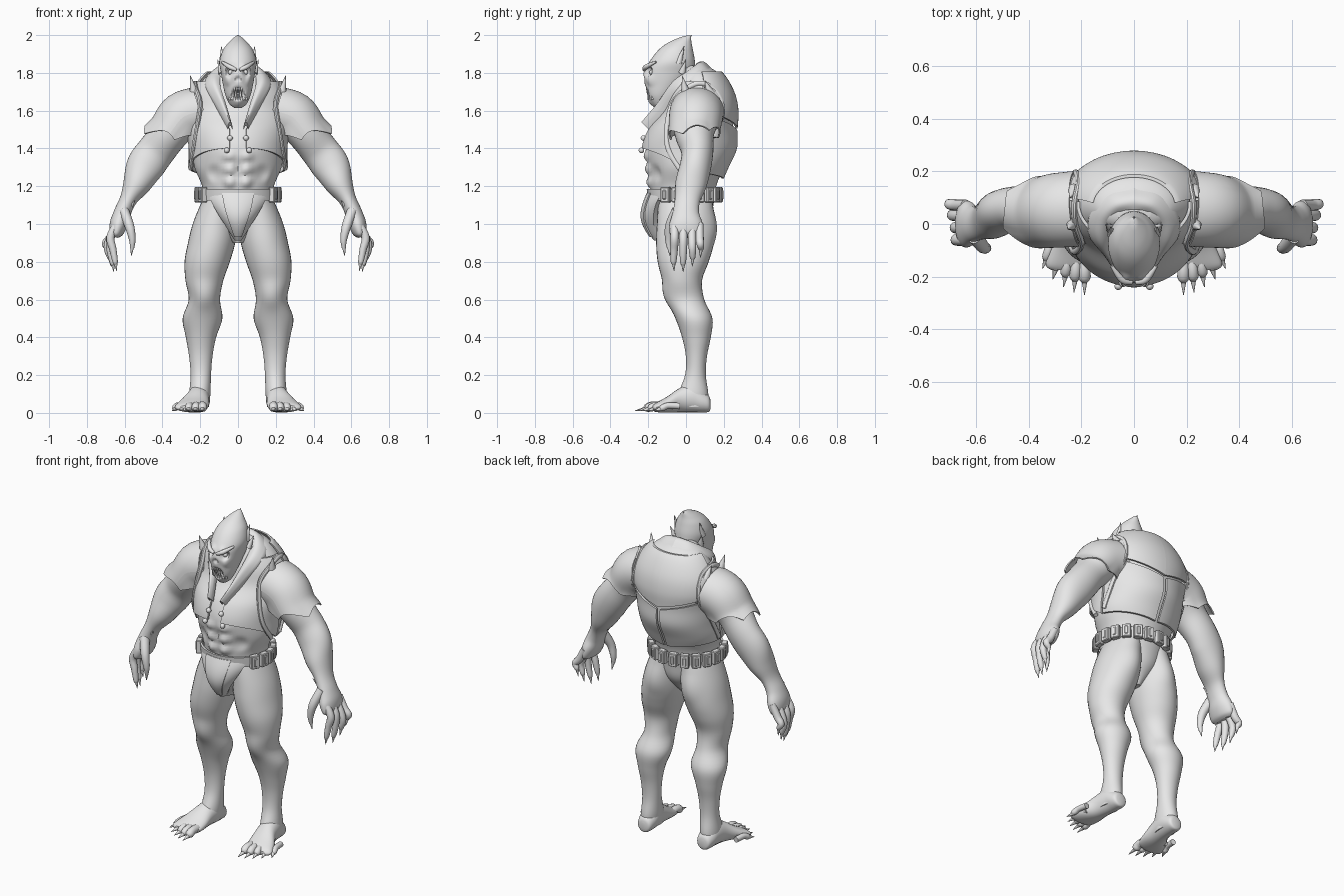
import bpy, bmesh, math
from mathutils import Vector, Matrix

cube = bpy.data.objects.get("Cube")
if cube:
    bpy.data.objects.remove(cube, do_unlink=True)

X, Y, Z = Vector((1, 0, 0)), Vector((0, 1, 0)), Vector((0, 0, 1))
grey = bpy.data.materials.new("plain grey")
grey.use_nodes = True
grey.diffuse_color = (0.8, 0.8, 0.8, 1)
grey.node_tree.nodes["Principled BSDF"].inputs["Base Color"].default_value = (0.8, 0.8, 0.8, 1)


def lerp(a, b, t):
    return a + (b - a) * t


def finish(name, bm, mirror=False, angle=40):
    bmesh.ops.recalc_face_normals(bm, faces=bm.faces[:])
    mesh = bpy.data.meshes.new(name)
    bm.to_mesh(mesh)
    bm.free()
    mesh.materials.append(grey)
    obj = bpy.data.objects.new(name, mesh)
    bpy.context.collection.objects.link(obj)
    bpy.ops.object.select_all(action='DESELECT')
    obj.select_set(True)
    bpy.context.view_layer.objects.active = obj
    bpy.ops.object.shade_smooth_by_angle(angle=math.radians(angle))
    if mirror:
        obj.modifiers.new("Mirror", 'MIRROR')


def blend(rings, u):
    """Smooth interpolation of (x, y, z, half width, half depth) sections."""
    last = len(rings) - 1
    u = min(max(u, 0), last)
    i = min(int(u), last - 1)
    f = u - i
    p, q, r, s = (rings[min(max(i + k, 0), last)] for k in (-1, 0, 1, 2))
    return [b + f * (c - a + f * (2 * a - 5 * b + 4 * c - d + f * (3 * (b - c) + d - a))) / 2
            for a, b, c, d in zip(p, q, r, s)]


def point(rings, u, phi, off=0.0, ref=Y, axis=None):
    v = blend(rings, u)
    t = axis or (Vector(blend(rings, u + .05)[:3]) - Vector(blend(rings, u - .05)[:3])).normalized()
    n2 = (ref - t * ref.dot(t)).normalized()
    n1 = n2.cross(t)
    a, b = max(v[3], .001) + off, max(v[4], .001) + off
    return Vector(v[:3]) + n1 * a * math.sin(phi) - n2 * b * math.cos(phi)


def tube(bm, rings, ref=Y, axis=None, sides=24, steps=5):
    n = (len(rings) - 1) * steps
    loops = [[bm.verts.new(point(rings, i / steps, math.tau * k / sides, 0, ref, axis))
              for k in range(sides)] for i in range(n + 1)]
    for lo, hi in zip(loops, loops[1:]):
        for k in range(sides):
            j = (k + 1) % sides
            bm.faces.new((lo[k], lo[j], hi[j], hi[k]))
    bm.faces.new(loops[0])
    bm.faces.new(loops[-1])


def part(name, rings, mirror=False, bumps=(), **kw):
    bm = bmesh.new()
    tube(bm, rings, **kw)
    for x, y, z, r, push in bumps:
        for side in ({1, -1} if x else {1}):
            for v in bm.verts:
                d = (v.co - Vector((x * side, y, z))).length / r
                if d < 1:
                    v.co.y += push * (1 - d * d) ** 2
    finish(name, bm, mirror)


def spikes(name, pairs, radius, mirror=False):
    bm = bmesh.new()
    for base, tip in pairs:
        tube(bm, [(*base, radius, radius), (*tip, .001, .001)], sides=10, steps=3)
    finish(name, bm, mirror)


def patch(name, f, ns, nt, mirror=False, thick=.012):
    """Plate from a surface function f(s, t, inset), closed by an inner layer and a rim."""
    bm = bmesh.new()
    layers = [[[bm.verts.new(f(i / ns, j / nt, inset)) for j in range(nt + 1)]
               for i in range(ns + 1)] for inset in (0, thick)]
    for g in layers:
        for i in range(ns):
            for j in range(nt):
                bm.faces.new((g[i][j], g[i + 1][j], g[i + 1][j + 1], g[i][j + 1]))
    outer, inner = layers
    for j in (0, nt):
        for i in range(ns):
            bm.faces.new((outer[i][j], outer[i + 1][j], inner[i + 1][j], inner[i][j]))
    for i in (0, ns):
        for j in range(nt):
            bm.faces.new((outer[i][j], outer[i][j + 1], inner[i][j + 1], inner[i][j]))
    finish(name, bm, mirror)


# Torso, with abdominal muscles; sections are evenly spaced in height
TORSO = [(0, -.035, .9, .03, .08), (0, -.015, 1.0, .125, .138), (0, -.015, 1.1, .182, .16),
         (0, -.015, 1.2, .19, .175), (0, 0, 1.3, .23, .2), (0, .016, 1.4, .235, .228),
         (0, .035, 1.5, .245, .212), (0, .075, 1.6, .25, .177), (0, .078, 1.7, .225, .152),
         (0, .07, 1.8, .15, .1), (0, .045, 1.84, .06, .05)]
abs_bumps = [(.045, -.19, z, .045, -.024) for z in (1.22, 1.29, 1.36)]
abs_bumps += [(.12, -.15, 1.27, .06, .02), (0, -.2, 1.3, .025, .014)]
part("torso", TORSO, bumps=abs_bumps, axis=Z, sides=72, steps=7)


def on_torso(degrees, z, off):
    return point(TORSO, (z - .9) * 10, math.radians(degrees), off, Y, Z)


# Legs
LEG = [(.085, -.005, 1.18, .075, .13), (.1, -.002, 1.1, .1, .145), (.122, -.002, 1.0, .118, .152),
       (.14, -.005, .9, .125, .153), (.163, -.015, .8, .12, .135), (.178, -.02, .7, .1, .105),
       (.178, -.003, .6, .083, .1), (.188, .042, .5, .105, .098), (.196, .055, .4, .08, .076),
       (.197, .055, .3, .062, .056), (.197, .05, .2, .054, .055), (.202, .038, .1, .056, .08),
       (.205, .03, .03, .05, .08)]
part("legs", LEG, True, [(.18, -.1, .63, .1, -.01), (.11, .14, .98, .11, .014)], axis=-Z, sides=32)

# Feet, toes and claws
FOOT = [(.202, .13, .045, .015, .018), (.202, .122, .048, .04, .042), (.203, .09, .06, .052, .057),
        (.205, .04, .078, .058, .075), (.215, -.03, .068, .063, .065), (.235, -.1, .044, .082, .042),
        (.25, -.155, .03, .085, .026), (.253, -.175, .026, .06, .015)]
part("feet", FOOT, True, ref=Z, axis=-Y)
toes, claws = bmesh.new(), []
for k in range(5):
    x, y = .188 + .032 * k, -.205 + .005 * k * k
    r, out = .023 - .0015 * k, .004 * k
    tube(toes, [(x, y + .09, .036, r, r), (x + out / 2, y + .03, .038, r, r),
                (x + out, y, .026, r, r), (x + out, y - .014, .018, r / 2, r / 2)], ref=Z, sides=12)
    claws.append(((x + out, y - .005, .022), (x + out * 2, y - .065 + .005 * k, .012)))
finish("toes", toes, True)
spikes("toe_claws", claws, .013, True)

# Arms and hands
ARM = [(.19, .06, 1.6, .12, .135), (.29, .052, 1.565, .123, .128), (.36, .045, 1.48, .1, .105),
       (.435, .06, 1.385, .1, .085), (.492, .05, 1.305, .1, .083), (.537, .026, 1.21, .074, .083),
       (.58, .008, 1.13, .046, .067), (.612, 0, 1.06, .045, .07), (.632, 0, 1.0, .047, .088),
       (.645, 0, .95, .035, .086), (.65, 0, .93, .014, .065)]
part("arms", ARM, True, sides=32)
digits, claws = bmesh.new(), []
for y, tip_x, tip_z in ((-.06, .65, .75), (-.014, .665, .745), (.032, .68, .775), (.072, .69, .82)):
    mid = lerp(.96, tip_z, .45)
    tube(digits, [(.64, y, 1.0, .02, .021), (.675, y, .93, .022, .022),
                  (tip_x + .012, y * 1.05, mid, .019, .02), (tip_x, y * 1.1, tip_z + .05, .014, .015),
                  (tip_x - .004, y * 1.1, tip_z + .035, .006, .006)], sides=12)
    claws.append(((tip_x, y * 1.1, tip_z + .055), (tip_x - .008, y * 1.05, tip_z)))
tube(digits, [(.605, -.045, 1.07, .028, .032), (.575, -.085, .99, .025, .025),
              (.56, -.092, .92, .018, .019), (.56, -.09, .87, .01, .01)], sides=12)
claws += [((.56, -.09, .885), (.565, -.085, .83)), ((.57, -.03, 1.09), (.545, -.05, 1.125))]
finish("fingers", digits, True)
spikes("finger_claws", claws, .013, True)

# Neck and head
part("neck", [(0, .05, 1.66, .1, .09), (0, .01, 1.74, .085, .085), (0, -.03, 1.82, .07, .065)], axis=Z)
HEAD = [(0, -.145, 1.615, .02, .02), (0, -.14, 1.635, .045, .042), (0, -.132, 1.68, .066, .076),
        (0, -.11, 1.74, .08, .108), (0, -.09, 1.8, .09, .134), (0, -.073, 1.86, .098, .12),
        (0, -.055, 1.92, .08, .092), (0, -.033, 1.96, .05, .062), (0, 0, 1.99, .018, .026),
        (0, .015, 1.998, .004, .006)]
face = [(.042, -.2, 1.805, .034, .04), (.04, -.215, 1.842, .036, -.018), (0, -.225, 1.768, .02, .014),
        (0, -.21, 1.69, .045, .035), (.055, -.18, 1.76, .04, -.014), (0, -.2, 1.635, .04, -.01)]
part("head", HEAD, bumps=face, axis=Z, sides=64, steps=8)
part("brows", [(.008, -.222, 1.815, .008, .008), (.045, -.212, 1.832, .013, .013),
               (.085, -.16, 1.858, .006, .006)], True, ref=Z, sides=12)
bm = bmesh.new()
bmesh.ops.create_uvsphere(bm, u_segments=12, v_segments=8, radius=.013,
                          matrix=Matrix.Translation((.04, -.182, 1.803)))
finish("eyes", bm, True)
teeth = []
for k in range(4):
    x = .006 + .013 * k
    y = -.206 + 9 * x * x
    teeth += [((x, y, 1.722), (x, y, 1.686)), ((x, y + .01, 1.658), (x, y + .004, 1.694))]
spikes("teeth", teeth, .007, True)
spikes("crest", [((0, -.02, 1.95), (0, .03, 2.0))], .026)
spikes("ear_points", [((.082, -.04, 1.85), (.088, -.01, 1.94)), ((.085, -.02, 1.8), (.108, .0, 1.87))],
       .02, True)


# Vest panels
def front_panel(s, t, inset):
    z = lerp(1.4 - .12 * s * s, 1.75, t)
    inner = math.degrees(math.asin((.04 + max(0, z - 1.5) * .42) / blend(TORSO, (z - .9) * 10)[3]))
    return on_torso(lerp(inner, 94, s), z, .026 - inset)


def back_lower(s, t, inset):
    z = lerp(lerp(1.28, 1.24, s), lerp(1.585, 1.49, s), t)
    return on_torso(lerp(97, 177.5, s), z, .026 - inset)


def back_upper(s, t, inset):
    return on_torso(lerp(97, 180, s), lerp(lerp(1.605, 1.505, s), 1.81, t), .026 - inset)


patch("vest_front", front_panel, 24, 24, True)
patch("vest_back_lower", back_lower, 20, 16, True)
patch("vest_back_upper", back_upper, 20, 16, True)

# Broad rolled collar and armhole straps
COLLAR = [(.045, -.2, 1.52), (.09, -.12, 1.62), (.142, -.045, 1.73),
          (.135, .035, 1.79), (.08, .09, 1.83), (0, .105, 1.84)]


def collar(s, t, inset):
    x, y, z = blend(COLLAR, s * 5)
    shift = lerp(-.035, .04, t) * s - .016
    roll = .02 * math.sin(math.pi * t)
    return Vector((x * lerp(.66, 1.2, t), y + shift - roll * (1 - s) + inset,
                   z + .01 * s + roll - .02 * t * s - inset))


patch("collar", collar, 30, 10, True, .02)
strap = [on_torso(d, z, .026) for d, z in ((82, 1.29), (64, 1.4), (52, 1.52))]
strap += [(.2, -.07, 1.64), (.222, .0, 1.715), (.225, .08, 1.745), (.21, .16, 1.7)]
strap += [on_torso(d, z, .026) for d, z in ((126, 1.58), (112, 1.45), (100, 1.3))]
part("armhole_straps", [(*p, .014, .012) for p in strap], True, ref=X, sides=10)
spikes("shoulder_points", [((.232, .0, 1.69), (.252, -.02, 1.785)), ((.225, .13, 1.69), (.245, .1, 1.76))],
       .026, True)


# Shoulder pads with a pointed, flared lower edge
def pad(s, t, inset):
    phi = math.tau * s
    outer = -math.sin(phi)
    hem = 1.9 + .5 * outer + .3 * (1 - abs(math.cos(phi * 2.5 + math.pi / 4)))
    return point(ARM, lerp(.3, hem, t), phi, .01 + .022 * t * t - inset)


patch("shoulder_pads", pad, 60, 12, True, .008)

# Belt and pouches
patch("belt", lambda s, t, inset: on_torso(360 * s, lerp(1.125, 1.185, t), .02 - inset), 64, 2)
bm = bmesh.new()
for angle in range(62, 180, 18):
    place = Matrix.Translation(on_torso(angle, 1.155, .026)) @ Matrix.Rotation(math.radians(angle), 4, 'Z')
    for size in ((.05, .034, .08), (.02, .044, .05)):
        bmesh.ops.create_cube(bm, size=1, matrix=place @ Matrix.Diagonal((*size, 1)))
bmesh.ops.bevel(bm, geom=bm.edges[:], offset=.004, segments=1, affect='EDGES')
finish("belt_pouches", bm, True, 25)


# Front loin plate with a raised middle
def loin(s, t, inset, rise=0.0, narrow=1.0):
    z = lerp(1.165, .92, t)
    off = .014 + rise + .058 * math.sin(2.5 * t) * (1 - .6 * ((2 * s - 1) * narrow) ** 2)
    half = lerp(.175, .018, t) * narrow / (blend(TORSO, (z - .9) * 10)[3] + .03)
    return on_torso(math.degrees(math.asin(half)) * (2 * s - 1), z, off - inset)


patch("loin_plate", loin, 24, 16, thick=.03)
patch("loin_middle", lambda s, t, inset: loin(s, t * .92, inset, .008, .5), 16, 14, thick=.008)

# Vest studs
bm = bmesh.new()
for angle, z in ((9, 1.455), (13, 1.39)):
    bmesh.ops.create_uvsphere(bm, u_segments=12, v_segments=8, radius=.015,
                              matrix=Matrix.Translation(on_torso(angle, z, .03)))
finish("vest_studs", bm, True)
